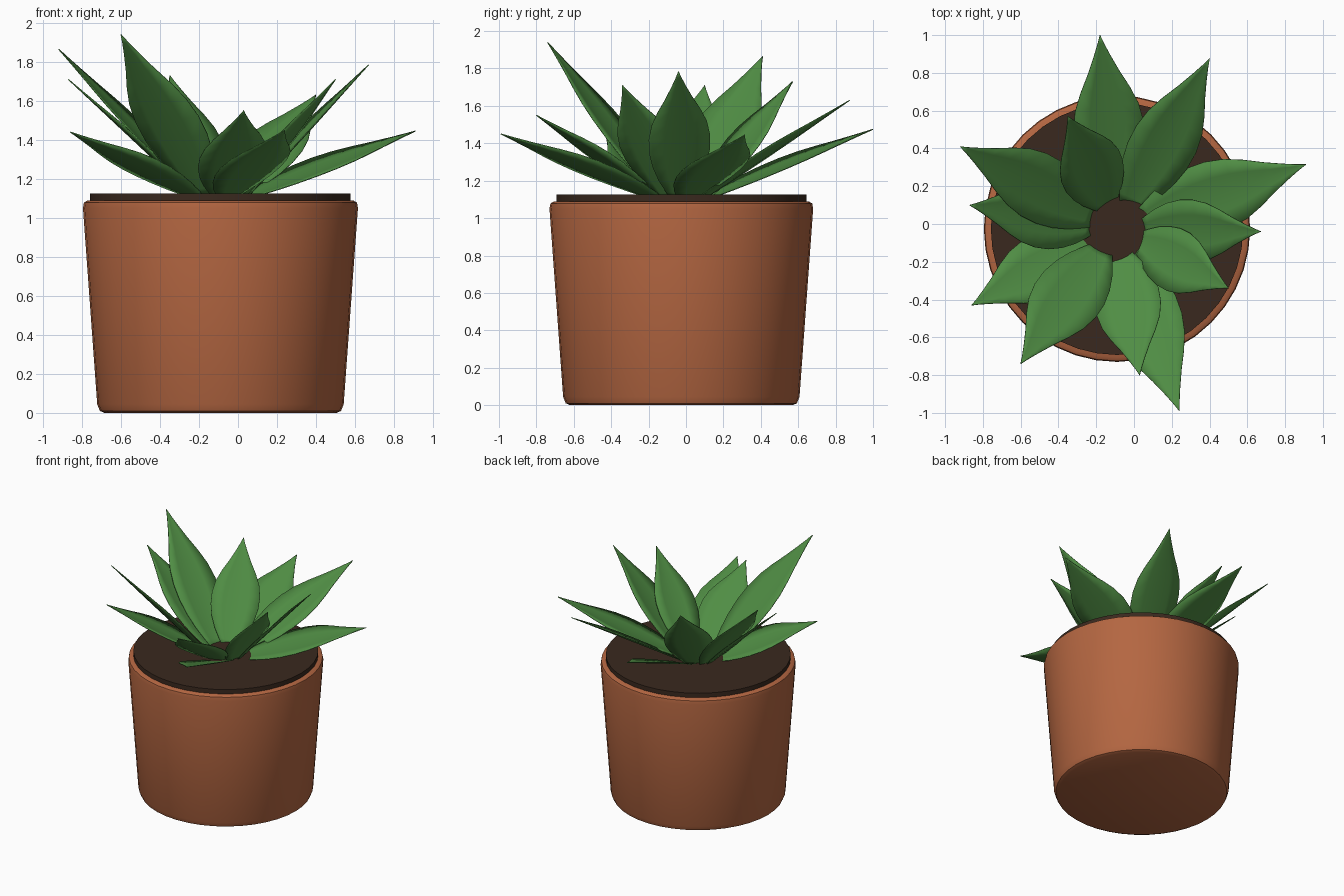
import bpy
import bmesh
from math import cos, sin, pi
from mathutils import Vector, Quaternion

if "Cube" in bpy.data.objects:
    bpy.data.objects.remove(bpy.data.objects["Cube"], do_unlink=True)

CENTER = Vector((-0.09, -0.025, 0))


def material(name, rgb):
    mat = bpy.data.materials.new(name)
    mat.use_nodes = True
    mat.diffuse_color = (*rgb, 1)
    mat.node_tree.nodes["Principled BSDF"].inputs["Base Color"].default_value = (*rgb, 1)
    return mat


terracotta = material("terracotta", (0.455, 0.133, 0.053))
soil_brown = material("soil brown", (0.042, 0.022, 0.013))
leaf_green = material("leaf green", (0.08, 0.268, 0.058))


def finish(bm, name, mat, angle):
    mesh = bpy.data.meshes.new(name)
    bm.to_mesh(mesh)
    bm.free()
    mesh.materials.append(mat)
    obj = bpy.data.objects.new(name, mesh)
    bpy.context.collection.objects.link(obj)
    bpy.ops.object.select_all(action="DESELECT")
    obj.select_set(True)
    bpy.context.view_layer.objects.active = obj
    bpy.ops.object.shade_smooth_by_angle(angle=angle)
    return obj


def lathe(name, profile, mat, sides=40):
    """Closed solid of revolution from (radius, height) pairs, bottom to top."""
    bm = bmesh.new()
    rings = []
    for r, z in profile:
        rings.append([bm.verts.new(CENTER + Vector((r * cos(2 * pi * i / sides),
                                                    r * sin(2 * pi * i / sides), z)))
                      for i in range(sides)])
    for low, high in zip(rings, rings[1:]):
        for i in range(sides):
            j = (i + 1) % sides
            bm.faces.new((low[i], low[j], high[j], high[i]))
    bm.faces.new(rings[0][::-1])
    bm.faces.new(rings[-1])
    return finish(bm, name, mat, 0.7)


# Tapered pot with rounded edges, and the soil disc on top
lathe("pot", [(0.595, 0), (0.618, 0.01), (0.632, 0.045),
              (0.705, 1.05), (0.7, 1.078), (0.68, 1.09)], terracotta)
lathe("soil", [(0.668, 1.08), (0.668, 1.125)], soil_brown)

# Leaf outline: position along the leaf, share of the full half width
OUTLINE = [(0, 0.3), (0.06, 0.47), (0.15, 0.7), (0.25, 0.88), (0.36, 0.99), (0.47, 1),
           (0.58, 0.9), (0.68, 0.7), (0.78, 0.45), (0.88, 0.23), (0.95, 0.09), (1, 0.004)]
ACROSS = [-1, -0.5, 0, 0.5, 1]
ROLL = 0.14


def leaf(name, tip, half_width):
    """Nearly flat, pointed leaf growing from the rosette centre, rolled a little."""
    tip = Vector(tip)
    outward = tip - CENTER
    outward.z = 0
    base = CENTER + outward.normalized() * 0.13 + Vector((0, 0, 1.1))
    axis = tip - base
    side = Vector((0, 0, 1)).cross(axis).normalized()
    side.rotate(Quaternion(axis.normalized(), ROLL))
    normal = axis.cross(side).normalized()
    bm = bmesh.new()
    rows = []
    for t, share in OUTLINE:
        row = []
        for u in ACROSS:
            cup = 0.018 * share * u * u
            row.append(bm.verts.new(base + axis * t + side * (u * share * half_width)
                                    + normal * cup))
        rows.append(row)
    for a, b in zip(rows, rows[1:]):
        for i in range(len(ACROSS) - 1):
            bm.faces.new((a[i], b[i], b[i + 1], a[i + 1]))
    bmesh.ops.recalc_face_normals(bm, faces=bm.faces)
    obj = finish(bm, name, leaf_green, 1.0)
    thick = obj.modifiers.new("thickness", "SOLIDIFY")
    thick.thickness = 0.005
    thick.offset = 0


# Rosette of leaves: tip position and half width
LEAVES = [((-0.18, 1.0, 1.475), 0.19), ((0.4, 0.875, 1.63), 0.175),
          ((0.91, 0.315, 1.445), 0.19), ((0.67, -0.04, 1.785), 0.165),
          ((0.5, -0.34, 1.71), 0.165), ((0.24, -0.99, 1.45), 0.185),
          ((0.03, -0.8, 1.55), 0.175), ((-0.6, -0.74, 1.94), 0.185),
          ((-0.86, -0.43, 1.44), 0.175), ((-0.87, 0.1, 1.71), 0.17),
          ((-0.92, 0.41, 1.865), 0.18), ((-0.35, 0.57, 1.73), 0.175)]
for number, (tip, half_width) in enumerate(LEAVES, 1):
    leaf(f"leaf_{number}", tip, half_width)
